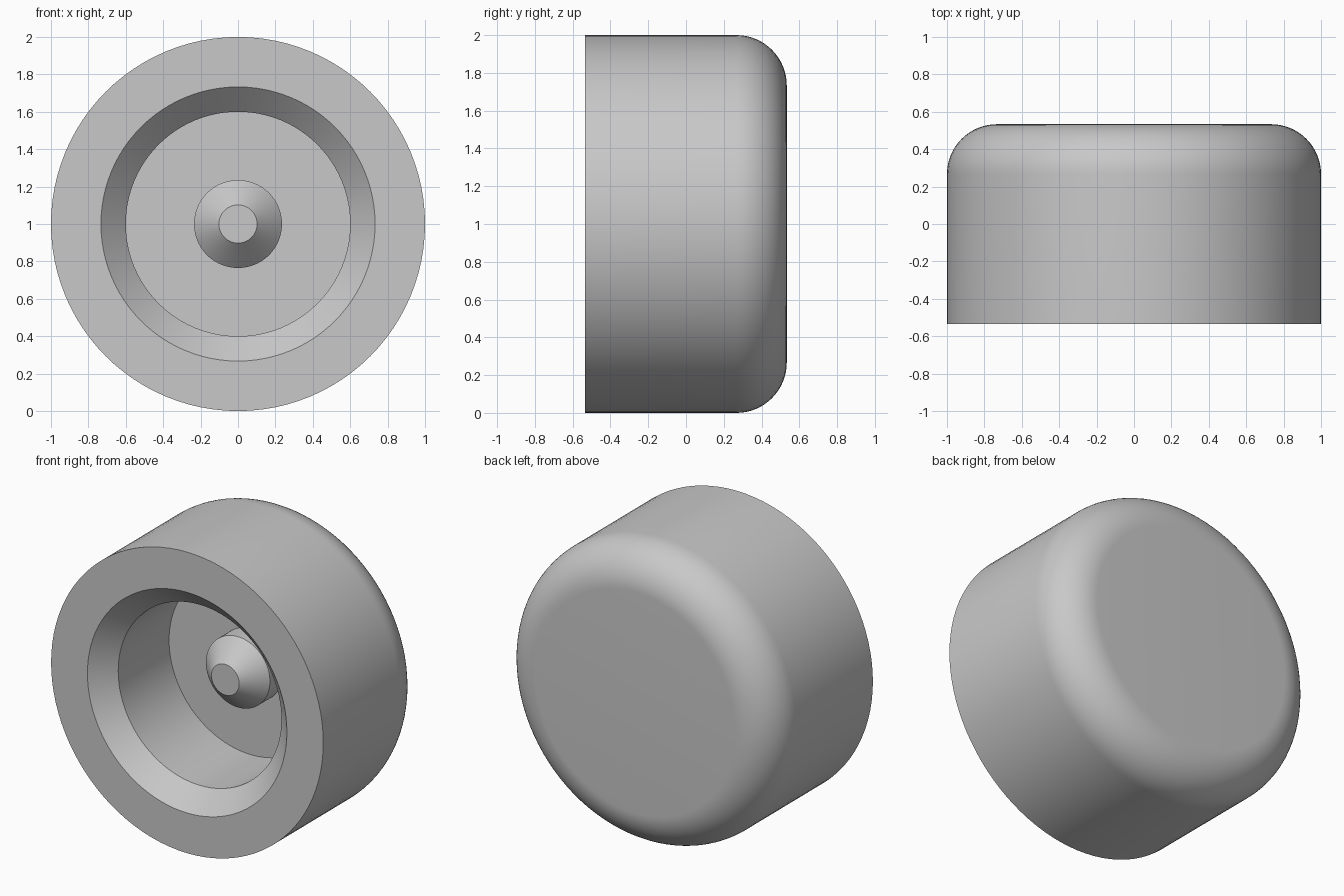
import bpy, bmesh, math
from mathutils import Matrix, Vector

cube = bpy.data.objects.get("Cube")
if cube:
    bpy.data.objects.remove(cube, do_unlink=True)

DEPTH = 1.067      # front rim to back face
FILLET = 0.267     # rounded back edge
STEPS = 96
FILLET_STEPS = 16

grey = bpy.data.materials.new("light_grey")
grey.use_nodes = True
colour = (0.58, 0.58, 0.58, 1)
grey.diffuse_color = colour
grey.node_tree.nodes["Principled BSDF"].inputs["Base Color"].default_value = colour

# Profile as (radius, depth behind the front rim), from pin tip to back centre
pin = [(0, 0.4), (0.102, 0.4), (0.235, 0.533), (0.235, 0.667)]
socket = [(0.6, 0.667), (0.6, 0.133), (0.733, 0)]
rim = [(1, 0)]
rounded_back = []
for i in range(FILLET_STEPS + 1):
    a = math.pi / 2 * i / FILLET_STEPS
    rounded_back.append((1 - FILLET + FILLET * math.cos(a),
                         DEPTH - FILLET + FILLET * math.sin(a)))
profile = pin + socket + rim + rounded_back + [(0, DEPTH)]

# Lathe the profile around the front-to-back axis
bm = bmesh.new()
verts = [bm.verts.new((r, d - DEPTH / 2, 0)) for r, d in profile]
edges = [bm.edges.new(pair) for pair in zip(verts, verts[1:])]
bmesh.ops.spin(bm, geom=verts + edges, cent=(0, 0, 0), axis=(0, 1, 0),
               angle=math.tau, steps=STEPS, use_duplicate=False)
bmesh.ops.remove_doubles(bm, verts=bm.verts, dist=0.0001)
bmesh.ops.recalc_face_normals(bm, faces=bm.faces)
bmesh.ops.transform(bm, matrix=Matrix.Translation(Vector((0, 0, 1))), verts=bm.verts)

mesh = bpy.data.meshes.new("round_cap")
bm.to_mesh(mesh)
bm.free()
mesh.materials.append(grey)
cap = bpy.data.objects.new("round_cap_with_pin", mesh)
bpy.context.collection.objects.link(cap)

# Smooth round sides, crisp chamfer and rim edges
bpy.ops.object.select_all(action='DESELECT')
cap.select_set(True)
bpy.context.view_layer.objects.active = cap
bpy.ops.object.shade_smooth_by_angle(angle=math.radians(30))
